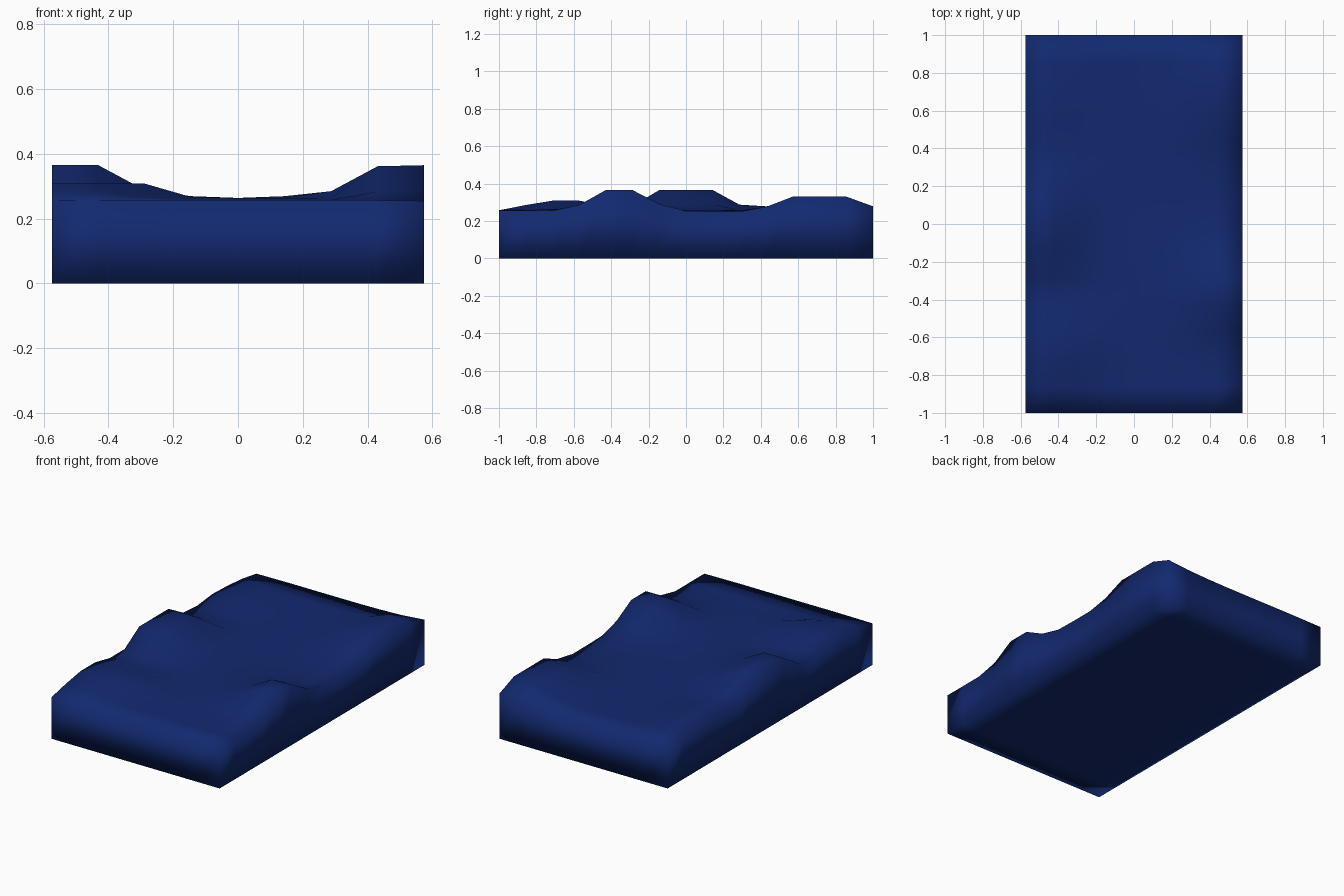
import bpy, bmesh

if "Cube" in bpy.data.objects:
    bpy.data.objects.remove(bpy.data.objects["Cube"])

NX, NY = 8, 14
W, L = 1.15, 2.0
LEVEL = 0.258

# Wave crest heights along the left and right edges, front to back
LEFT = [.255, .285, .308, .308, .28, .28, .365, .365, .365, .287, .278, .293, .288, .277, .255]
RIGHT = [.255, .255, .255, .285, .365, .365, .29, .253, .25, .25, .275, .33, .33, .33, .278]
# How strongly each edge profile carries inwards, column by column
W_LEFT = [1, 1, .28, .05, 0, 0, 0, 0, 0]
W_RIGHT = [0, 0, 0, 0, 0, .05, .25, .97, 1]


def height(i, j):
    wl = W_LEFT[i]
    if i == 2 and j in (2, 3):      # the front left swell is wider
        wl = 1
    z = LEVEL + wl * (LEFT[j] - LEVEL) + W_RIGHT[i] * (RIGHT[j] - LEVEL)
    if 3 <= i <= 5:                 # faint ripple mid-surface
        z += 0.006 * (1 if 1 < j < 7 else -0.3)
    if 0 < i < NX and j in (0, NY):  # level out at the ends
        z = LEVEL + 0.4 * (z - LEVEL)
    return z


# Water slab: wavy top grid, flat bottom grid, joined by side walls
bm = bmesh.new()
top, bottom = {}, {}
for i in range(NX + 1):
    for j in range(NY + 1):
        x, y = -W / 2 + W * i / NX, -L / 2 + L * j / NY
        top[i, j] = bm.verts.new((x, y, height(i, j)))
        bottom[i, j] = bm.verts.new((x, y, 0))

for i in range(NX):
    for j in range(NY):
        ring = [(i, j), (i + 1, j), (i + 1, j + 1), (i, j + 1)]
        bm.faces.new([top[k] for k in ring])
        bm.faces.new([bottom[k] for k in reversed(ring)])

rim = ([(i, 0) for i in range(NX)] + [(NX, j) for j in range(NY)]
       + [(i, NY) for i in range(NX, 0, -1)] + [(0, j) for j in range(NY, 0, -1)])
for a, b in zip(rim, rim[1:] + rim[:1]):
    bm.faces.new((bottom[a], bottom[b], top[b], top[a]))

for f in bm.faces:
    f.smooth = True
mesh = bpy.data.meshes.new("water_slab")
bm.to_mesh(mesh)
bm.free()

# Deep blue water
mat = bpy.data.materials.new("deep_blue")
mat.diffuse_color = (0.006, 0.022, 0.16, 1)
mat.use_nodes = True
mat.node_tree.nodes["Principled BSDF"].inputs["Base Color"].default_value = mat.diffuse_color
mesh.materials.append(mat)
obj = bpy.data.objects.new("water_slab", mesh)
bpy.context.collection.objects.link(obj)
